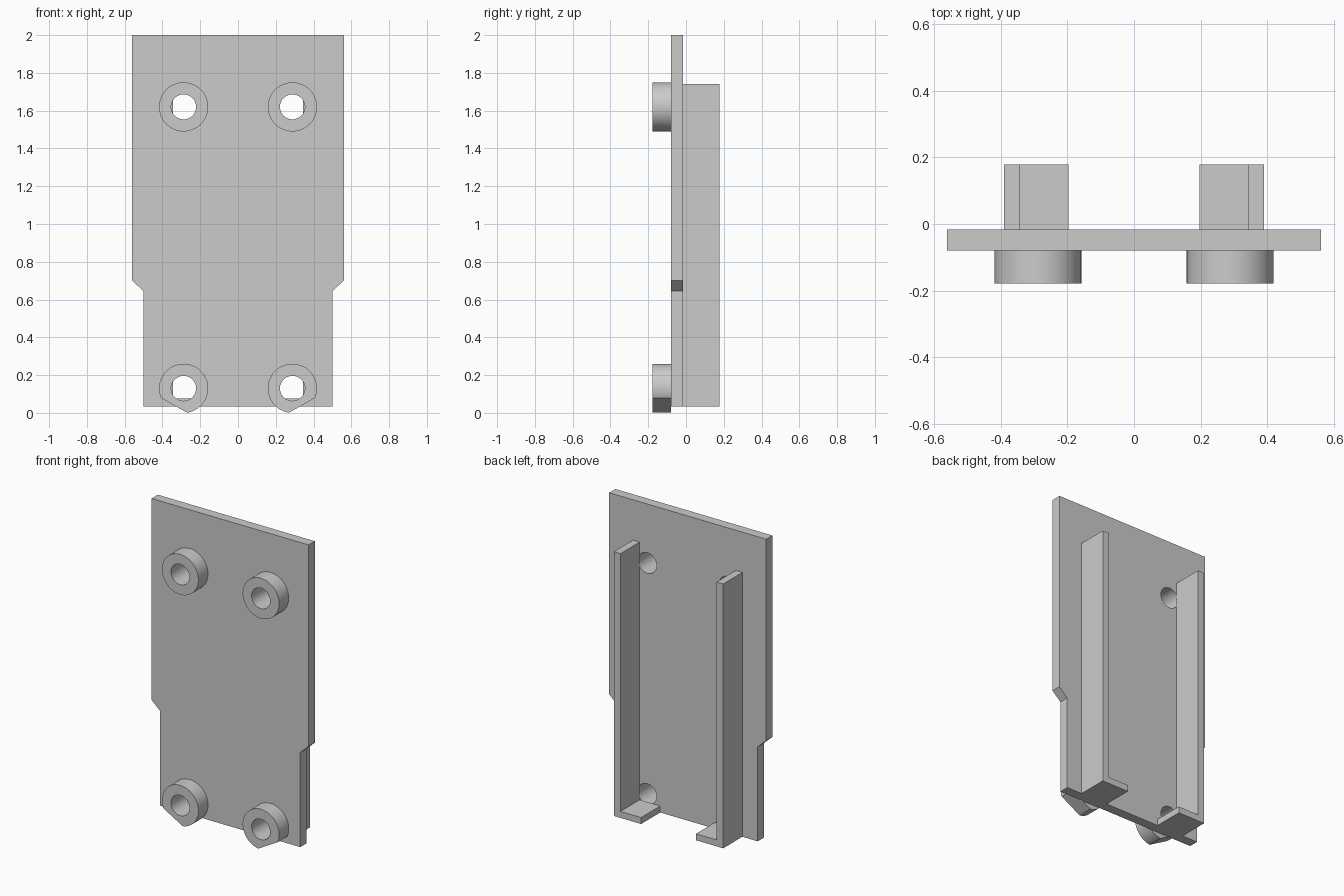
import bpy, bmesh
from math import cos, sin, pi, radians

old = bpy.data.objects.get("Cube")
if old:
    bpy.data.objects.remove(old, do_unlink=True)

grey = bpy.data.materials.new("light grey")
grey.use_nodes = True
colour = (0.6, 0.6, 0.6, 1)
grey.diffuse_color = colour
grey.node_tree.nodes["Principled BSDF"].inputs["Base Color"].default_value = colour

HOLE_X, HOLE_R, BOSS_R = 0.288, 0.066, 0.13
HOLE_Z = (0.13, 1.62)
FRONT, PLATE_FRONT, PLATE_BACK, BACK = -0.178, -0.08, -0.017, 0.178


def arc(x, z, r, start=0, end=360, steps=64):
    """Points on a circle; a partial arc is closed by a straight chord."""
    count = steps if end - start >= 360 else steps + 1
    angles = [radians(start + (end - start) * i / steps) for i in range(count)]
    return [(x + r * cos(a), z + r * sin(a)) for a in angles]


def prism(name, loops, y0, y1):
    """Extrude x-z outlines (inner loops become holes) from y0 to y1."""
    curve = bpy.data.curves.new(name, "CURVE")
    curve.dimensions = "2D"
    curve.fill_mode = "BOTH"
    curve.extrude = (y1 - y0) / 2
    for loop in loops:
        spline = curve.splines.new("POLY")
        spline.points.add(len(loop) - 1)
        for p, (x, z) in zip(spline.points, loop):
            p.co = (x, z, 0, 1)
        spline.use_cyclic_u = True
    source = bpy.data.objects.new(name + "_outline", curve)
    bpy.context.collection.objects.link(source)
    bpy.context.view_layer.update()
    mesh = bpy.data.meshes.new_from_object(
        source.evaluated_get(bpy.context.evaluated_depsgraph_get()))
    bpy.data.objects.remove(source, do_unlink=True)

    # Stand the extrusion upright and weld it
    bm = bmesh.new()
    bm.from_mesh(mesh)
    for v in bm.verts:
        x, z, depth = v.co
        v.co = (x, (y0 + y1) / 2 - depth, z)
    bmesh.ops.remove_doubles(bm, verts=bm.verts, dist=1e-5)
    bmesh.ops.recalc_face_normals(bm, faces=bm.faces)
    bm.to_mesh(mesh)
    bm.free()
    mesh.materials.clear()
    mesh.materials.append(grey)
    obj = bpy.data.objects.new(name, mesh)
    bpy.context.collection.objects.link(obj)
    bpy.ops.object.select_all(action="DESELECT")
    obj.select_set(True)
    bpy.context.view_layer.objects.active = obj
    bpy.ops.object.shade_smooth_by_angle(angle=radians(30))
    return obj


def rect(x0, x1, z0, z1):
    return [(x0, z0), (x1, z0), (x1, z1), (x0, z1)]


# Back plate: wide above, narrowed below, with four through holes
half = [(0.50, 0.035), (0.50, 0.645), (0.56, 0.70), (0.56, 2.0)]
outline = half + [(-x, z) for x, z in reversed(half)]
holes = [arc(s * HOLE_X, z, HOLE_R) for s in (-1, 1) for z in HOLE_Z]
prism("plate", [outline] + holes, PLATE_FRONT, PLATE_BACK)

for side, s in (("left", 1), ("right", -1)):
    # Round bosses; the lower ones have a flat cut on the outer underside
    low, high = HOLE_Z
    lower_arc = [(s * x, z) for x, z in arc(HOLE_X, low, BOSS_R, -23, 262)]
    prism(side + "_upper_boss", [arc(s * HOLE_X, high, BOSS_R),
                                 arc(s * HOLE_X, high, HOLE_R)], FRONT, PLATE_FRONT)
    prism(side + "_lower_boss", [lower_arc, arc(s * HOLE_X, low, HOLE_R)],
          FRONT, PLATE_FRONT)

    # Rear guide rail and the foot turned inward at its base
    prism(side + "_rail", [rect(s * 0.343, s * 0.39, 0.035, 1.74)], PLATE_BACK, BACK)
    prism(side + "_foot", [rect(s * 0.196, s * 0.343, 0.035, 0.077)], PLATE_BACK, BACK)
